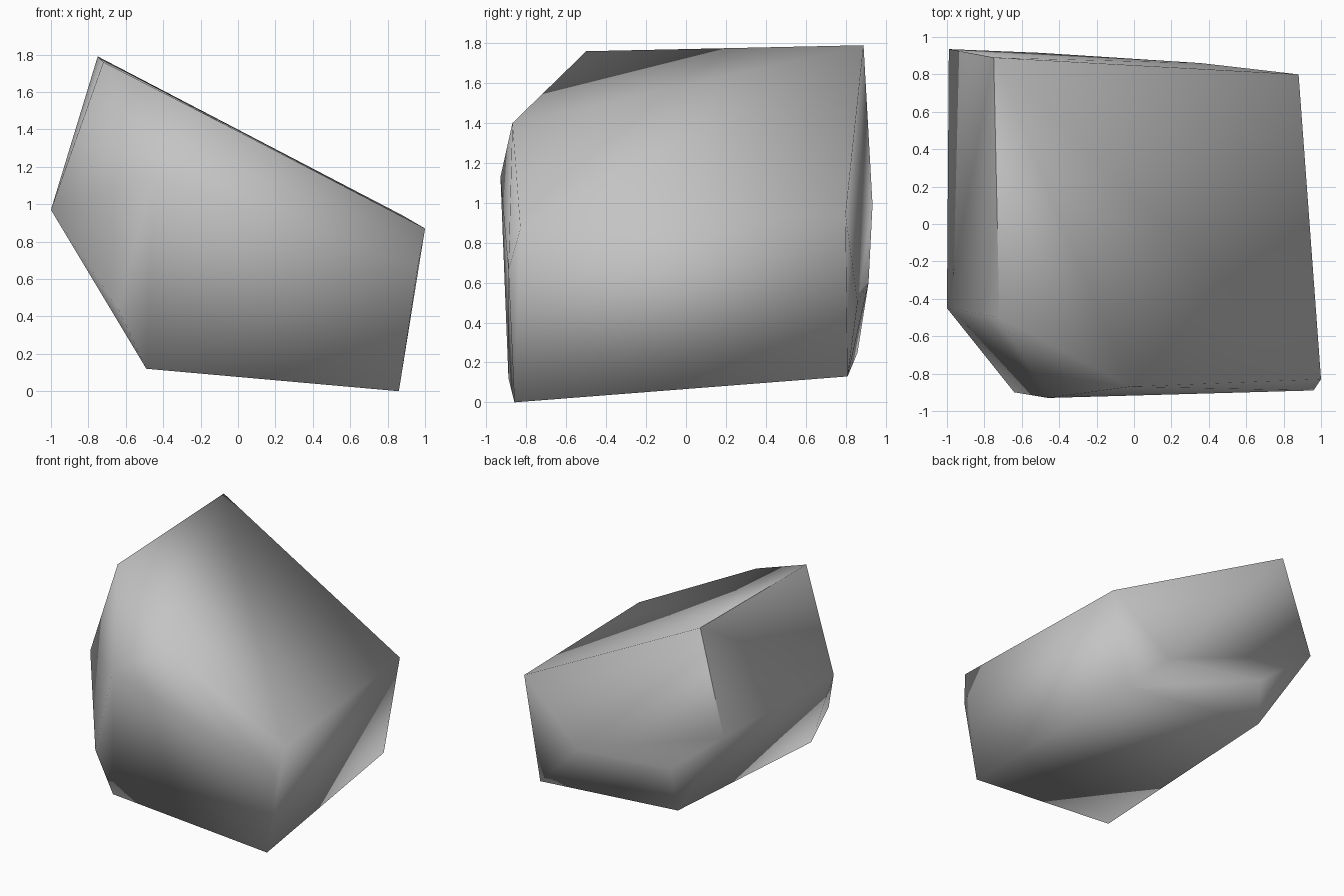
import bpy, bmesh, math

cube = bpy.data.objects.get("Cube")
if cube:
    bpy.data.objects.remove(cube, do_unlink=True)

# Single grey stone colour
stone = bpy.data.materials.new("stone_grey")
stone.use_nodes = True
grey = (0.55, 0.55, 0.55, 1.0)
stone.diffuse_color = grey
stone.node_tree.nodes["Principled BSDF"].inputs["Base Color"].default_value = grey

# Corner points of the boulder, grouped by side
upper_corners = [(-0.75, 0.89, 1.79), (-0.72, -0.50, 1.76),
                 (1.00, -0.83, 0.87), (0.88, 0.80, 0.94)]
left_ridge = [(-1.00, -0.45, 0.97), (-0.99, 0.935, 0.99)]
front_corners = [(-0.02, -0.87, 1.40), (-0.46, -0.93, 1.13), (-0.64, -0.90, 0.44),
                 (0.96, -0.89, 0.66), (0.86, -0.86, 0.00), (-0.49, -0.89, 0.12)]
back_corners = [(-0.50, 0.915, 0.60), (0.36, 0.86, 0.50),
                (0.73, 0.81, 0.13), (-0.53, 0.86, 0.25)]

# Wrap the corners in a closed convex shell
bm = bmesh.new()
for co in upper_corners + left_ridge + front_corners + back_corners:
    bm.verts.new(co)
bmesh.ops.convex_hull(bm, input=list(bm.verts))
loose = [v for v in bm.verts if not v.link_faces]
bmesh.ops.delete(bm, geom=loose, context='VERTS')
bmesh.ops.recalc_face_normals(bm, faces=list(bm.faces))

mesh = bpy.data.meshes.new("boulder")
bm.to_mesh(mesh)
bm.free()
mesh.materials.append(stone)
boulder = bpy.data.objects.new("boulder", mesh)
bpy.context.collection.objects.link(boulder)

# Soft shading, with only the steepest ridges kept sharp
bpy.ops.object.select_all(action='DESELECT')
boulder.select_set(True)
bpy.context.view_layer.objects.active = boulder
bpy.ops.object.shade_smooth_by_angle(angle=math.radians(87))
